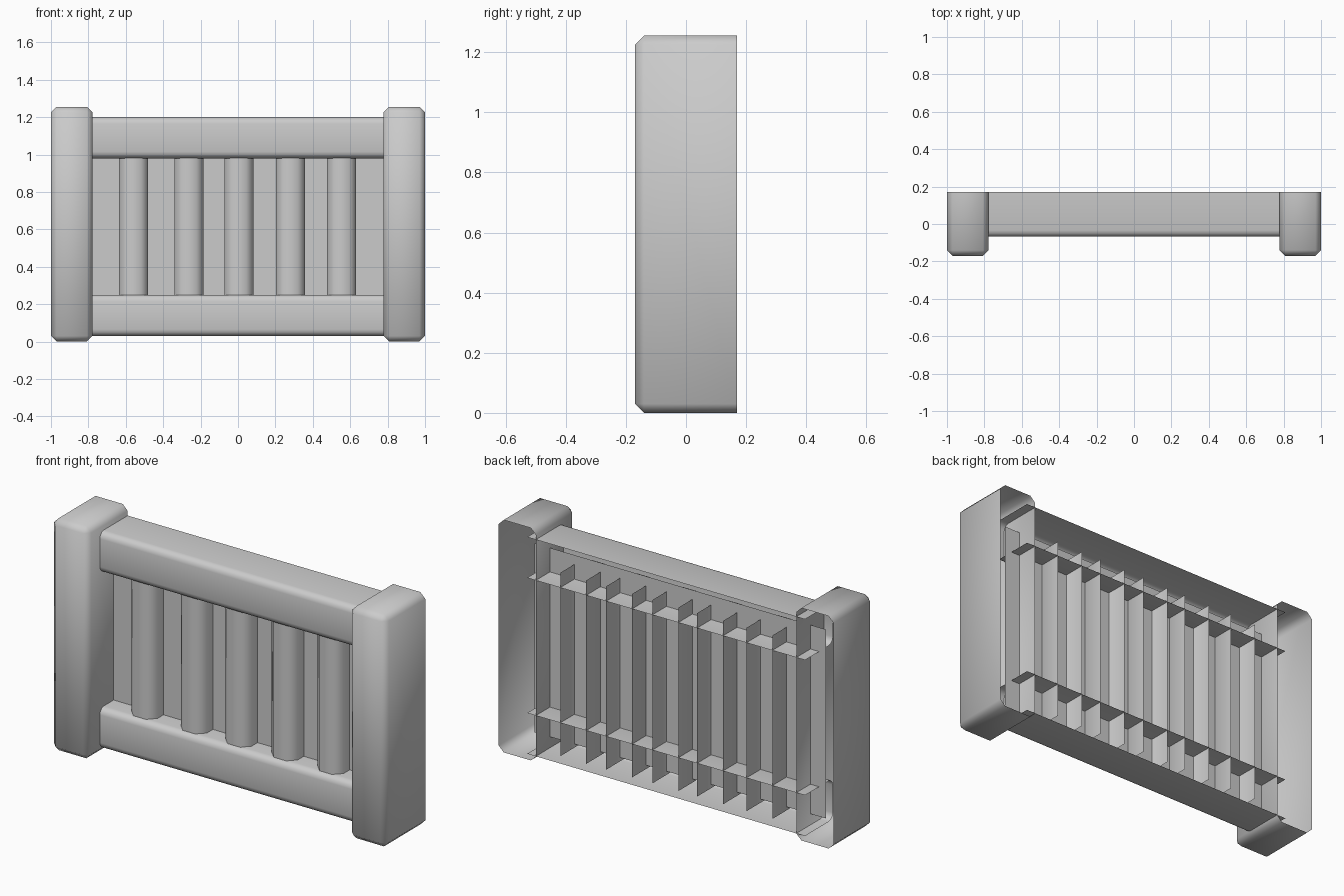
import bpy, bmesh
from math import radians
from mathutils import Vector

if "Cube" in bpy.data.objects:
    bpy.data.objects.remove(bpy.data.objects["Cube"])


def shell(name, lo, hi, open_dirs, bevel=0.0, segments=1):
    """Box from lo to hi, left open on the given sides, remaining edges bevelled."""
    lo, hi = Vector(lo), Vector(hi)
    bm = bmesh.new()
    bmesh.ops.create_cube(bm, size=1)
    for v in bm.verts:
        v.co = Vector([(lo[i] + hi[i]) / 2 + v.co[i] * (hi[i] - lo[i]) for i in range(3)])
    bm.normal_update()
    gone = [f for f in bm.faces if any(f.normal.dot(Vector(d)) > 0.9 for d in open_dirs)]
    bmesh.ops.delete(bm, geom=gone, context='FACES')
    if bevel:
        edges = [e for e in bm.edges if not e.is_boundary]
        bmesh.ops.bevel(bm, geom=edges, offset=bevel, segments=segments,
                        profile=0.5, affect='EDGES')
    mesh = bpy.data.meshes.new(name)
    bm.to_mesh(mesh)
    bm.free()
    obj = bpy.data.objects.new(name, mesh)
    bpy.context.collection.objects.link(obj)
    bpy.ops.object.select_all(action='DESELECT')
    obj.select_set(True)
    bpy.context.view_layer.objects.active = obj
    bpy.ops.object.shade_smooth_by_angle(angle=radians(50))
    return obj


BACK = (0, 1, 0)
ENDS = [(1, 0, 0), (-1, 0, 0)]
CAPS = [(0, 0, 1), (0, 0, -1)]

# Corner posts, open at the back
for name, x0, x1 in (("left_post", -1.0, -0.778), ("right_post", 0.778, 1.0)):
    shell(name, (x0, -0.17, 0), (x1, 0.17, 1.255), [BACK], 0.03)

# Horizontal rails running into the posts, open at back and ends
for name, z0 in (("bottom_rail", 0.03), ("top_rail", 0.98)):
    shell(name, (-0.83, -0.068, z0), (0.83, 0.17, z0 + 0.22), [BACK] + ENDS, 0.035, 3)

# Vertical slats with chamfered front edges, passing through the panel
for i, x in enumerate((-0.635, -0.34, -0.073, 0.203, 0.477)):
    shell(f"slat_{i + 1}", (x, -0.04, 0.07), (x + 0.155, 0.17, 1.06), [BACK] + CAPS, 0.038)

# Thin backing panel: a single sheet
shell("backing_panel", (-0.87, 0.05, 0.09), (0.87, 0.06, 1.11), [BACK] + ENDS + CAPS)
